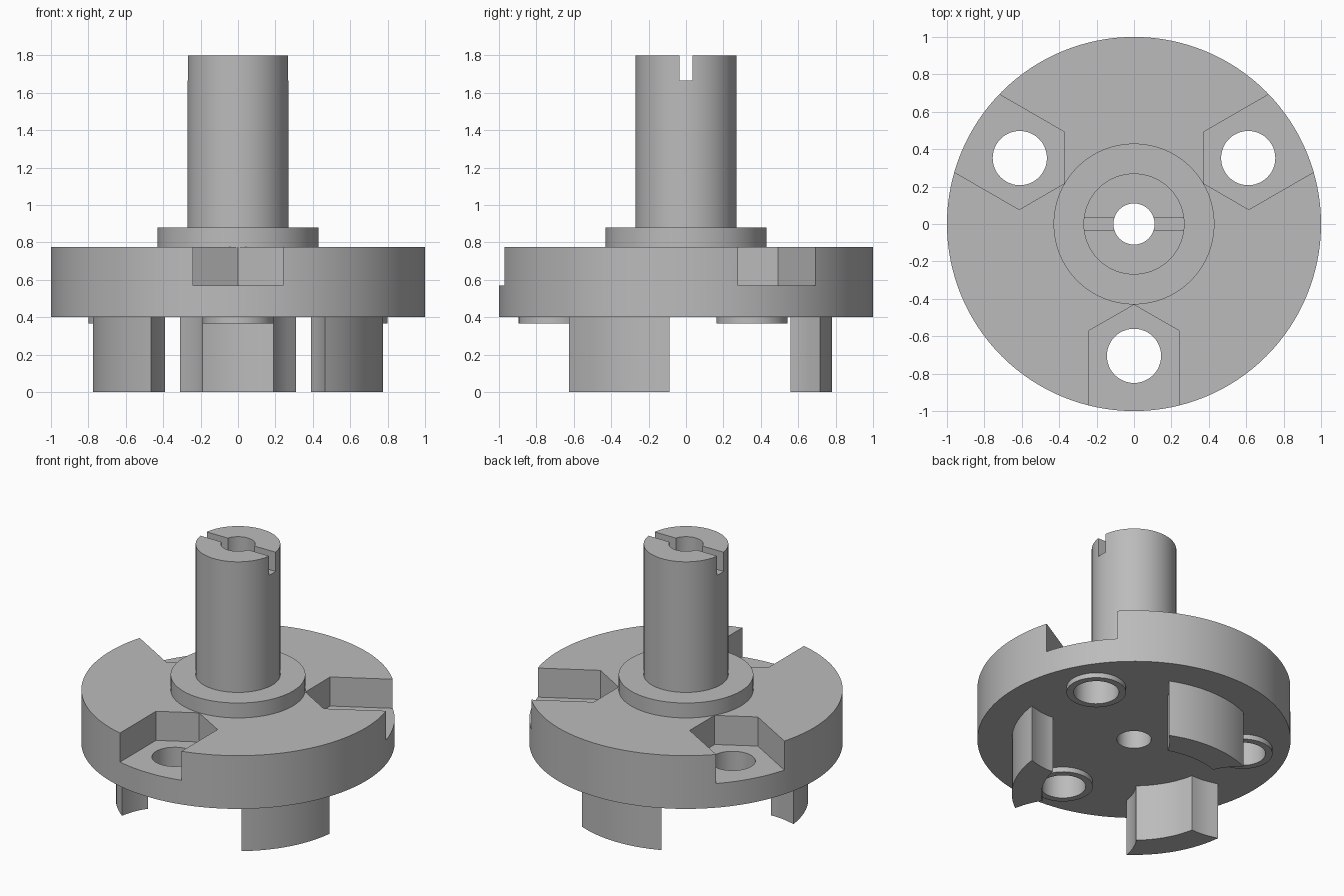
import bpy, bmesh
from math import sin, cos, pi, radians, atan2, hypot
from mathutils import Matrix

cube = bpy.data.objects.get("Cube")
if cube:
    bpy.data.objects.remove(cube, do_unlink=True)

grey = bpy.data.materials.new("plain_grey")
grey.use_nodes = True
COLOUR = (0.5, 0.5, 0.5, 1)
grey.diffuse_color = COLOUR
grey.node_tree.nodes["Principled BSDF"].inputs["Base Color"].default_value = COLOUR


def finish(bm, name):
    bmesh.ops.recalc_face_normals(bm, faces=bm.faces)
    mesh = bpy.data.meshes.new(name)
    bm.to_mesh(mesh)
    bm.free()
    obj = bpy.data.objects.new(name, mesh)
    bpy.context.collection.objects.link(obj)
    mesh.materials.append(grey)
    return obj


def lathe(name, profile, segments, centre=(0, 0)):
    """Closed (radius, z) profile turned around a vertical axis."""
    bm = bmesh.new()
    rings = []
    for i in range(segments):
        a = 2 * pi * i / segments
        rings.append([bm.verts.new((centre[0] + r * cos(a), centre[1] + r * sin(a), z))
                      for r, z in profile])
    n = len(profile)
    for i in range(segments):
        p, q = rings[i], rings[(i + 1) % segments]
        for j in range(n):
            k = (j + 1) % n
            bm.faces.new((p[j], q[j], q[k], p[k]))
    return finish(bm, name)


def prism(name, outline, z0, z1, angle=0):
    """Outline in x, y raised from z0 to z1 and turned about z."""
    bm = bmesh.new()
    face = bm.faces.new([bm.verts.new((x, y, z0)) for x, y in outline])
    top = bmesh.ops.extrude_face_region(bm, geom=[face])["geom"]
    bmesh.ops.translate(bm, vec=(0, 0, z1 - z0),
                        verts=[v for v in top if isinstance(v, bmesh.types.BMVert)])
    bmesh.ops.rotate(bm, verts=bm.verts, matrix=Matrix.Rotation(angle, 3, 'Z'))
    return finish(bm, name)


def arc(centre, start, end, steps):
    """Points of the short arc around centre from start to end."""
    (cx, cy), r = centre, hypot(start[0] - centre[0], start[1] - centre[1])
    a = atan2(start[1] - cy, start[0] - cx)
    sweep = (atan2(end[1] - cy, end[0] - cx) - a + pi) % (2 * pi) - pi
    return [(cx + r * cos(a + sweep * i / steps), cy + r * sin(a + sweep * i / steps))
            for i in range(steps)]


def activate(obj):
    bpy.ops.object.select_all(action='DESELECT')
    obj.select_set(True)
    bpy.context.view_layer.objects.active = obj


def cut(obj, cutter):
    cutter.hide_render = True
    mod = obj.modifiers.new("cut", 'BOOLEAN')
    mod.operation, mod.solver, mod.object = 'DIFFERENCE', 'EXACT', cutter
    activate(obj)
    bpy.ops.object.modifier_apply(modifier=mod.name)
    bpy.data.objects.remove(cutter, do_unlink=True)


def smooth(obj):
    activate(obj)
    bpy.ops.object.shade_smooth_by_angle(angle=radians(25))


BASE, TOP, POCKET = 0.4, 0.775, 0.57
HOLE_DIST, HOLE_R, BORE = 0.705, 0.145, 0.11

# Flange, collar and hollow shaft turned as one piece
body = lathe("flange_and_shaft",
             [(BORE, BASE), (1, BASE), (1, TOP), (0.43, TOP), (0.43, 0.88),
              (0.27, 0.88), (0.27, 1.8), (BORE, 1.8)], 128)

# Slot across the shaft end
cut(body, prism("slot_cutter", [(-0.5, -0.035), (0.5, -0.035), (0.5, 0.035), (-0.5, 0.035)],
                1.665, 2))

# Pointed pockets, bolt holes, hole bosses and curved legs, three of each
pocket = [(0, 0.432), (0.24, 0.57), (0.24, 1.2), (-0.24, 1.2), (-0.24, 0.57)]
left_hole = (HOLE_DIST * cos(radians(30)), HOLE_DIST * sin(radians(30)))
right_hole = (-left_hole[0], left_hole[1])
outer, inner = (0.31, 0.716), (0.19, 0.56)
outer_m, inner_m = (-outer[0], outer[1]), (-inner[0], inner[1])
leg = (arc((0, 0), outer, outer_m, 16) + arc(right_hole, outer_m, inner_m, 6)
       + arc((0, 0), inner_m, inner, 12) + arc(left_hole, inner, outer, 6))

for i, side in enumerate(("front", "left", "right")):
    turn = pi + i * 2 * pi / 3
    x, y = -HOLE_DIST * sin(turn), HOLE_DIST * cos(turn)
    cut(body, prism("pocket_cutter", pocket, POCKET, 1, turn))
    circle = [(x + HOLE_R * cos(2 * pi * k / 48), y + HOLE_R * sin(2 * pi * k / 48))
              for k in range(48)]
    cut(body, prism("hole_cutter", circle, 0.2, 0.9))
    smooth(lathe(side + "_hole_boss",
                 [(HOLE_R, 0.365), (0.19, 0.365), (0.19, BASE), (HOLE_R, BASE)], 48, (x, y)))

for i, side in enumerate(("back", "right", "left")):
    smooth(prism(side + "_leg", leg, 0, BASE, i * 2 * pi / 3))

smooth(body)
